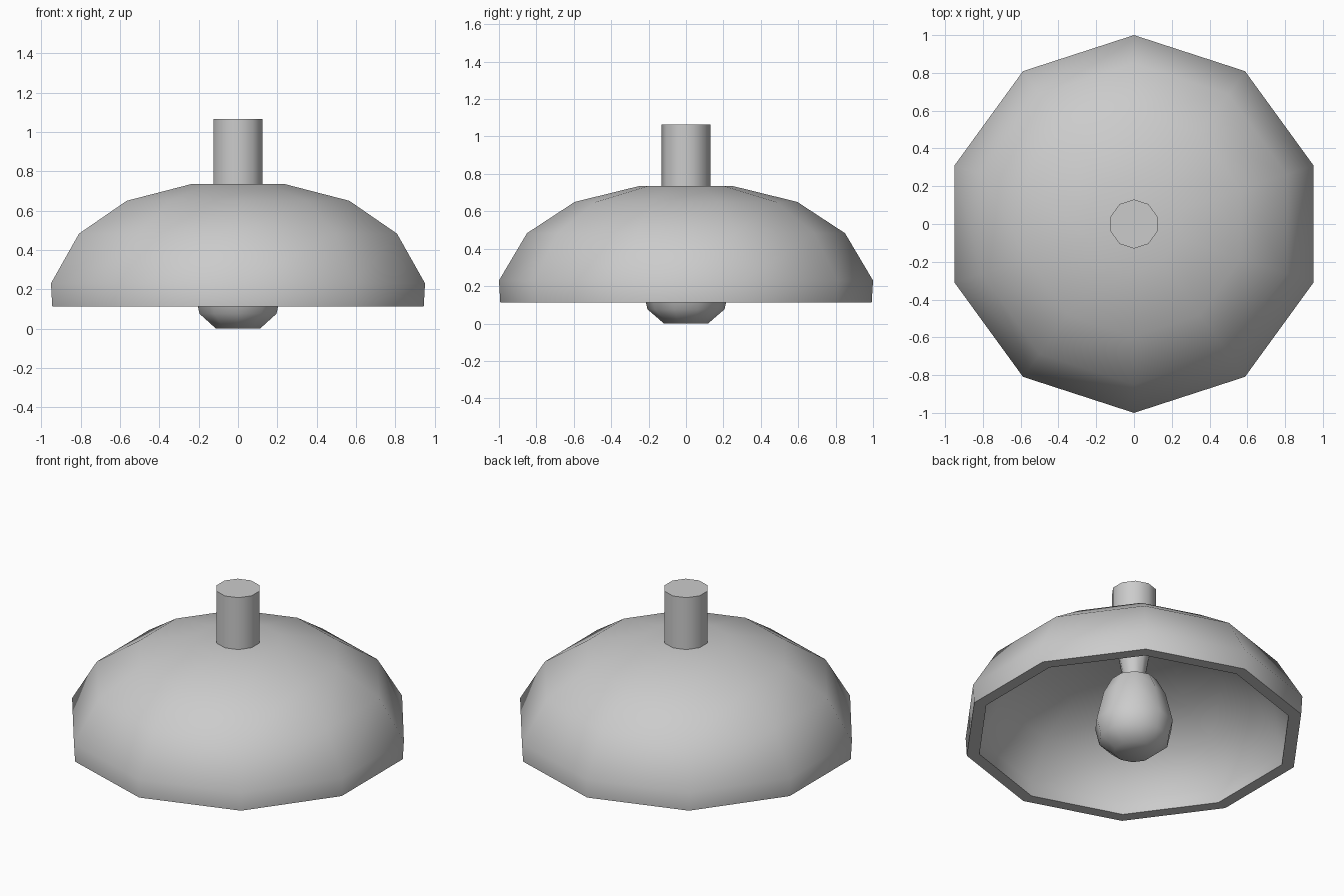
import bpy, bmesh
from math import sin, cos, pi, radians

if "Cube" in bpy.data.objects:
    bpy.data.objects.remove(bpy.data.objects["Cube"])

SIDES = 10


def lathe(name, profile):
    """Turn a (radius, z) profile about z; radius 0 gives a pole."""
    bm = bmesh.new()
    rings = []
    for r, z in profile:
        if r == 0:
            rings.append([bm.verts.new((0, 0, z))] * SIDES)
        else:
            rings.append([bm.verts.new((r * sin(2 * pi * i / SIDES),
                                        r * cos(2 * pi * i / SIDES), z))
                          for i in range(SIDES)])
    for a, b in zip(rings, rings[1:]):
        for i in range(SIDES):
            j = (i + 1) % SIDES
            quad = list(dict.fromkeys((a[i], a[j], b[j], b[i])))
            bm.faces.new(quad)
    bmesh.ops.recalc_face_normals(bm, faces=bm.faces[:])
    mesh = bpy.data.meshes.new(name)
    bm.to_mesh(mesh)
    bm.free()
    obj = bpy.data.objects.new(name, mesh)
    bpy.context.collection.objects.link(obj)
    bpy.ops.object.select_all(action='DESELECT')
    obj.select_set(True)
    bpy.context.view_layer.objects.active = obj
    bpy.ops.object.shade_smooth_by_angle(angle=radians(50))
    return obj


# Thick domed shade: outer skin, flat rim, inner skin
lathe("lamp_shade", [(0, 0.735), (0.25, 0.735), (0.595, 0.65), (0.85, 0.483),
                     (1.0, 0.23), (0.993, 0.113), (0.918, 0.113), (0.923, 0.21),
                     (0.79, 0.435), (0.56, 0.583), (0.238, 0.66), (0, 0.66)])

# Ceiling stem
lathe("stem", [(0, 0.73), (0.13, 0.73), (0.13, 1.065), (0, 1.065)])

# Tapered socket under the dome
lathe("bulb_socket", [(0, 0.46), (0.06, 0.46), (0.097, 0.665), (0, 0.665)])

# Bulb hanging just below the rim
lathe("bulb", [(0, 0), (0.118, 0), (0.206, 0.076), (0.23, 0.18),
               (0.187, 0.36), (0.135, 0.46), (0, 0.475)])
